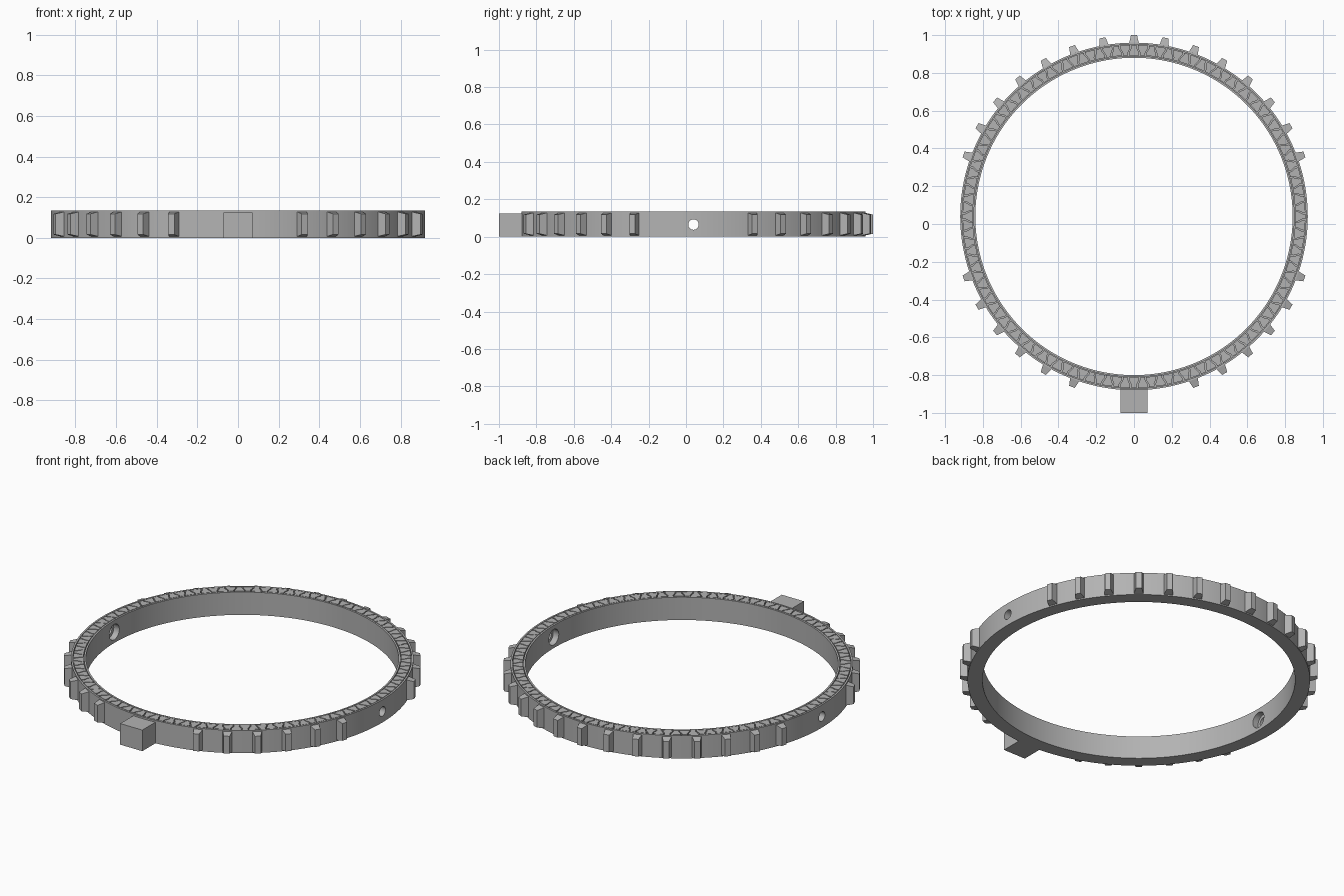
import bpy, bmesh, math
from mathutils import Matrix, Vector

if "Cube" in bpy.data.objects:
    bpy.data.objects.remove(bpy.data.objects["Cube"], do_unlink=True)

CENTRE = Vector((0, 0.04, 0))
R_IN, R_OUT, HEIGHT = 0.84, 0.92, 0.135
FLOOR, LIP, SEGMENTS = 0.122, 0.01, 180

grey = bpy.data.materials.new("mid grey")
grey.use_nodes = True
colour = (0.45, 0.45, 0.45, 1)
grey.diffuse_color = colour
grey.node_tree.nodes["Principled BSDF"].inputs["Base Color"].default_value = colour


def finish(name, bm, smooth=False):
    """Turn a bmesh into a named grey object."""
    bmesh.ops.recalc_face_normals(bm, faces=bm.faces)
    mesh = bpy.data.meshes.new(name)
    bm.to_mesh(mesh)
    bm.free()
    mesh.materials.append(grey)
    obj = bpy.data.objects.new(name, mesh)
    bpy.context.collection.objects.link(obj)
    if smooth:
        shade(obj)
    return obj


def shade(obj):
    bpy.ops.object.select_all(action="DESELECT")
    obj.select_set(True)
    bpy.context.view_layer.objects.active = obj
    bpy.ops.object.shade_smooth_by_angle(angle=math.radians(30))


def loft(bm, lower, upper):
    """Closed solid between two outlines with equal point counts."""
    a = [bm.verts.new(p) for p in lower]
    b = [bm.verts.new(p) for p in upper]
    bm.faces.new(a[::-1])
    bm.faces.new(b)
    for i in range(len(a)):
        j = (i + 1) % len(a)
        bm.faces.new((a[i], a[j], b[j], b[i]))


def rod(name, radius, half_length):
    """Cylinder along x through the ring, used as a cutter."""
    bm = bmesh.new()
    place = Matrix.Translation(CENTRE + Vector((0, 0, 0.065))) @ Matrix.Rotation(math.pi / 2, 4, "Y")
    bmesh.ops.create_cone(bm, cap_ends=True, segments=32, radius1=radius, radius2=radius,
                          depth=2 * half_length, matrix=place)
    obj = finish(name, bm)
    obj.hide_render = True
    return obj


# Ring body: revolved section with a channel in its top
section = [(R_IN, 0), (R_OUT, 0), (R_OUT, HEIGHT), (R_OUT - LIP, HEIGHT), (R_OUT - LIP, FLOOR),
           (R_IN + LIP, FLOOR), (R_IN + LIP, HEIGHT), (R_IN, HEIGHT)]
bm = bmesh.new()
rows = []
for s in range(SEGMENTS):
    t = math.tau * s / SEGMENTS
    rows.append([bm.verts.new(CENTRE + Vector((r * math.cos(t), r * math.sin(t), z))) for r, z in section])
for s, row in enumerate(rows):
    after = rows[(s + 1) % SEGMENTS]
    for i in range(len(section)):
        j = (i + 1) % len(section)
        bm.faces.new((row[i], after[i], after[j], row[j]))
ring = finish("ring_body", bm)

# Side screw holes, wider on the inside
cutters = [rod("hole_cutter", 0.028, 1.1), rod("counterbore_cutter", 0.046, 0.875)]
bpy.context.view_layer.objects.active = ring
for cutter in cutters:
    mod = ring.modifiers.new("cut", "BOOLEAN")
    mod.operation, mod.solver, mod.object = "DIFFERENCE", "EXACT", cutter
    bpy.ops.object.modifier_apply(modifier=mod.name)
    bpy.data.objects.remove(cutter, do_unlink=True)
shade(ring)

# Tapered grip teeth, skipping the sides and the front tab
bm = bmesh.new()
for degrees in [*range(20, 161, 10), *range(200, 251, 10), *range(290, 341, 10)]:
    turn = Matrix.Rotation(math.radians(degrees), 4, "Z")

    def outline(r, w, z0, z1):
        return [CENTRE + turn @ Vector((r, y, z)) for y, z in ((-w, z0), (w, z0), (w, z1), (-w, z1))]

    loft(bm, outline(R_OUT - 0.01, 0.027, 0.005, 0.13), outline(0.96, 0.016, 0.016, 0.118))
finish("grip_teeth", bm)

# Interlocking raised tiles in the top channel, alternately pointing in and out
half = [(-0.027, 0.014), (-0.012, 0.014), (0.012, 0.026), (0.027, 0.026)]
shape = half + [(v, -u) for v, u in reversed(half)]
mid, count = (R_IN + R_OUT) / 2, 120
bm = bmesh.new()
for k in range(count):
    turn = Matrix.Rotation(math.tau * k / count, 4, "Z")
    flip = 1 if k % 2 else -1
    loft(bm, *[[CENTRE + turn @ Vector((mid + flip * v, u, z)) for v, u in shape]
               for z in (FLOOR - 0.004, HEIGHT)])
finish("top_tiles", bm)

# Square tab at the front
bm = bmesh.new()
bmesh.ops.create_cube(bm, size=1, matrix=Matrix.Translation((0, -0.93, 0.0625))
                      @ Matrix.Diagonal((0.145, 0.14, 0.125, 1)))
finish("front_tab", bm)
